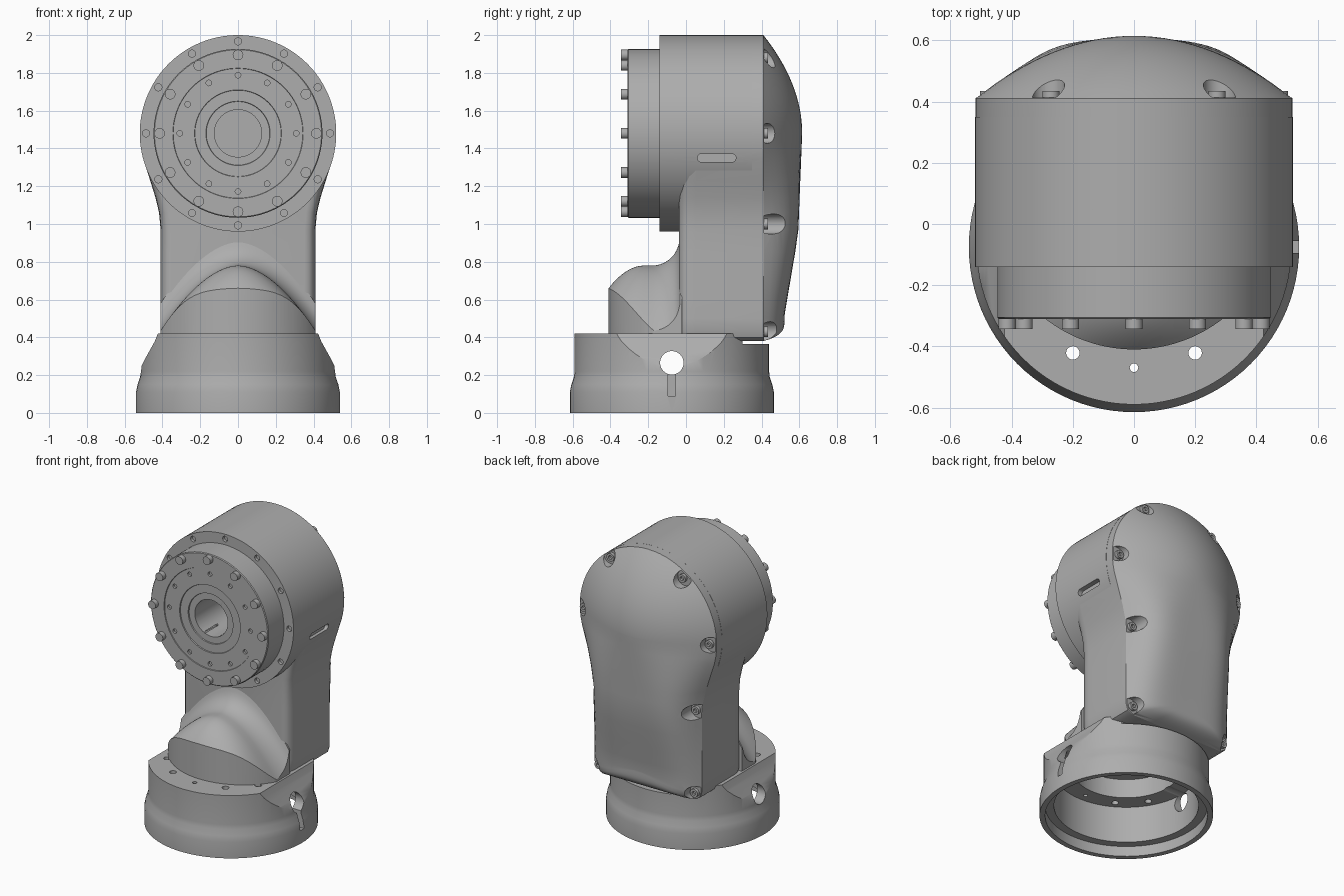
import bpy, bmesh
from math import sin, cos, pi, radians, sqrt
from mathutils import Vector

cube = bpy.data.objects.get("Cube")
if cube:
    bpy.data.objects.remove(cube)

metal = bpy.data.materials.new("cast grey metal")
metal.use_nodes = True
GREY = (0.42, 0.42, 0.42, 1)
metal.diffuse_color = GREY
metal.node_tree.nodes["Principled BSDF"].inputs["Base Color"].default_value = GREY

HUB = 1.48      # height of the drum axis
BASE_Y = -0.075  # centre of the base ring
RIM = 0.41      # y of the cover joint


def loft(name, rings):
    """Closed solid skinned through equally long rings."""
    bm = bmesh.new()
    rows = [[bm.verts.new(p) for p in ring] for ring in rings]
    n = len(rows[0])
    for a, b in zip(rows, rows[1:]):
        for i in range(n):
            j = (i + 1) % n
            bm.faces.new((a[i], a[j], b[j], b[i]))
    bm.faces.new(rows[0])
    if (Vector(rings[-1][0]) - Vector(rings[-1][n // 2])).length > 0.001:
        bm.faces.new(rows[-1])
    bmesh.ops.remove_doubles(bm, verts=bm.verts, dist=0.0005)
    bmesh.ops.recalc_face_normals(bm, faces=bm.faces)
    mesh = bpy.data.meshes.new(name)
    bm.to_mesh(mesh)
    bm.free()
    mesh.materials.append(metal)
    obj = bpy.data.objects.new(name, mesh)
    bpy.context.collection.objects.link(obj)
    return obj


def lathe(name, profile, axis="Z", centre=(0, 0), sides=96):
    """Revolve (radius, distance along axis) pairs; centre is in the other two axes."""
    u, v = centre
    rings = []
    for r, d in profile:
        ring = []
        for i in range(sides):
            a = 2 * pi * i / sides
            p, q = u + r * cos(a), v + r * sin(a)
            ring.append({"X": (d, p, q), "Y": (p, d, q), "Z": (p, q, d)}[axis])
        rings.append(ring)
    return loft(name, rings)


def rod(name, r, start, end, axis, centre, sides=20):
    return lathe(name, [(r, start), (r, end)], axis, centre, sides)


def prism(name, points, y0, y1):
    return loft(name, [[(x, y, z) for x, z in points] for y in (y0, y1)])


def box(name, x0, x1, y0, y1, z0, z1):
    return prism(name, [(x0, z0), (x1, z0), (x1, z1), (x0, z1)], y0, y1)


def carve(obj, cutters, operation="DIFFERENCE"):
    for c in cutters:
        c.hide_render = True
        mod = obj.modifiers.new("carve", "BOOLEAN")
        mod.operation, mod.solver, mod.object = operation, "EXACT", c
    graph = bpy.context.evaluated_depsgraph_get()
    mesh = bpy.data.meshes.new_from_object(obj.evaluated_get(graph))
    obj.modifiers.clear()
    obj.data = mesh


def circle_spots(radius, count=12):
    return [(radius * sin(2 * pi * i / count), HUB + radius * cos(2 * pi * i / count))
            for i in range(count)]


def mirrored(half):
    return half + [(-x, z) for x, z in reversed(half) if x > 0.001]


# Keyhole outline shared by the column and the back cover
half = [(0.52 * cos(radians(a)), HUB + 0.52 * sin(radians(a))) for a in range(90, -20, -5)]
half += [(0.465, 1.23), (0.437, 1.14), (0.418, 1.06), (0.41, 0.97), (0.41, 0.85), (0.41, 0.72),
         (0.41, 0.6), (0.41, 0.5), (0.408, 0.44), (0.395, 0.4), (0.36, 0.38), (0.2, 0.38)]
half[0] = (0, 2.0)
outline = mirrored(half)

# Base ring, narrowed at the sides where it flows into the column
base = lathe("base_ring", [(0.54, 0), (0.54, 0.11), (0.532, 0.15), (0.518, 0.19),
                           (0.515, 0.22), (0.515, 0.42)], "Z", (0, BASE_Y))
flank = [(0.56, -0.1), (0.56, 0.12), (0.53, 0.2), (0.515, 0.24), (0.49, 0.29),
         (0.462, 0.34), (0.44, 0.38), (0.422, 0.425), (0.415, 0.5)]
flank_block = prism("flank_block", mirrored(flank), -1, 1)
carve(base, [flank_block], "INTERSECT")

cavity = lathe("cavity", [(0.505, -0.1), (0.505, 0.07), (0.45, 0.07), (0.45, 0.32),
                          (0.33, 0.32), (0.33, 0.45)], "Z", (0, BASE_Y))
cross_hole = rod("cross_hole", 0.062, -1, 1, "X", (BASE_Y, 0.265), 40)
key_slot = box("key_slot", 0.4, 0.7, BASE_Y - 0.02, BASE_Y + 0.02, 0.09, 0.25)
rear_step = box("rear_step", -1, 1, 0.3, 1, 0.365, 1)
mount_holes = [rod("mount_hole", 0.022, 0.25, 0.6, "Z",
                   (0.4 * cos(radians(a)), BASE_Y + 0.4 * sin(radians(a))))
               for a in (-30, -60, -120, -150)]
mount_holes.append(rod("pin_hole", 0.014, 0.25, 0.6, "Z", (0, -0.47)))
carve(base, [cavity, cross_hole, key_slot, rear_step] + mount_holes)


# Neck: bell-shaped shoulder with a fillet up to the column
def neck_height(x, y):
    u = max(0, (-0.22 - y) / 0.19)
    t = min(1, max(0, (y + 0.18) / 0.145))
    crest = 0.78 - 0.12 * u * u
    bell = 1 - (abs(x) / 0.42) ** 1.8
    return 0.42 + (crest - 0.42) * bell + 0.145 * (1 - sqrt(1 - t * t))


sections = []
for k in range(41):
    y = -0.44 + 0.42 * k / 40
    top = [0.41 * (i / 20 - 1) for i in range(41)]
    sections.append([(-0.41, y, 0.35)] + [(x, y, neck_height(x, y)) for x in top]
                    + [(0.41, y, 0.35)])
neck = loft("neck_shoulder", sections)
front_wall = rod("front_wall", 0.47, 0, 1.5, "Z", (0, 0.06), 128)
carve(neck, [front_wall], "INTERSECT")
carve(neck, [cavity])

# Column with softened front edges
column = loft("column", [[(x * k, y, z) for x, z in outline] for k, y in
                         ((0.86, -0.036), (0.92, -0.03), (0.965, -0.012),
                          (0.99, 0.018), (0.998, 0.05), (0.998, RIM))])

# Drum and stepped front flange
drum = rod("drum", 0.52, -0.14, 0.35, "Y", (0, HUB), 128)
flange = lathe("front_flange", [(0.447, -0.1), (0.447, -0.305), (0.442, -0.31), (0.345, -0.31),
                                (0.343, -0.305), (0.23, -0.305), (0.228, -0.298),
                                (0.17, -0.298), (0.168, -0.29), (0.1, -0.29)],
               "Y", (0, HUB))
bore = rod("bore", 0.125, -0.5, 0.36, "Y", (0, HUB), 64)
pill = []
for i in range(24):
    a = 2 * pi * (i + 0.5) / 24
    pill.append((0.1625 + (0.08 if cos(a) > 0 else -0.08) + 0.022 * cos(a), 1.35 + 0.022 * sin(a)))
side_slot = loft("side_slot", [[(x, y, z) for y, z in pill] for x in (0.475, 0.6)])
rim_holes = [rod("rim_hole", 0.019, -0.2, -0.12, "Y", s, 16) for s in circle_spots(0.487)]
face_holes = [rod("face_hole", 0.015, -0.4, -0.29, "Y", s, 16) for s in circle_spots(0.308)]
carve(column, [cavity, bore, side_slot])
carve(drum, [bore, side_slot] + rim_holes)
carve(flange, [bore] + face_holes)

# Back cover: dome above, flatter tapering panel below
cover_rings = []
for k in range(17):
    s = 1 - k / 16
    ring = []
    for x, z in outline:
        axis = min(HUB, max(0.52, z))
        low = min(1, (HUB - axis) / 0.5)
        depth = 0.205 - 0.02 * low if axis > 0.95 else 0.185 - 0.17 * (0.95 - axis)
        power = 2 + 2.5 * low * low * (3 - 2 * low)
        ring.append((x * s, RIM + depth * (1 - s ** power), axis + (z - axis) * s))
    cover_rings.append(ring)
cover = loft("back_cover", cover_rings)
cover_spots = [(side * x, z) for side in (1, -1)
               for x, z in ((0.28, 1.88), (0.49, HUB), (0.385, 1.0), (0.375, 0.43))]
pockets = [rod("pocket", 0.053, RIM + 0.004, 0.8, "Y", s, 32) for s in cover_spots]
carve(cover, pockets)

# Screws on the flange and in the cover pockets
for s in circle_spots(0.415):
    rod("flange_screw", 0.028, -0.3, -0.343, "Y", s, 24)
for x, z in cover_spots:
    lathe("cover_screw", [(0.028, RIM), (0.028, RIM + 0.025), (0.013, RIM + 0.025),
                          (0.013, RIM + 0.01)], "Y", (x * 0.97, z), 20)

# Remove the cutters and shade the parts
helpers = [flank_block, cavity, cross_hole, key_slot, rear_step, front_wall, bore, side_slot]
for c in helpers + mount_holes + rim_holes + face_holes + pockets:
    bpy.data.objects.remove(c)
for obj in bpy.context.collection.objects:
    if obj.type == "MESH" and metal.name in obj.data.materials:
        obj.data.shade_smooth()
        obj.data.set_sharp_from_angle(angle=radians(32))
